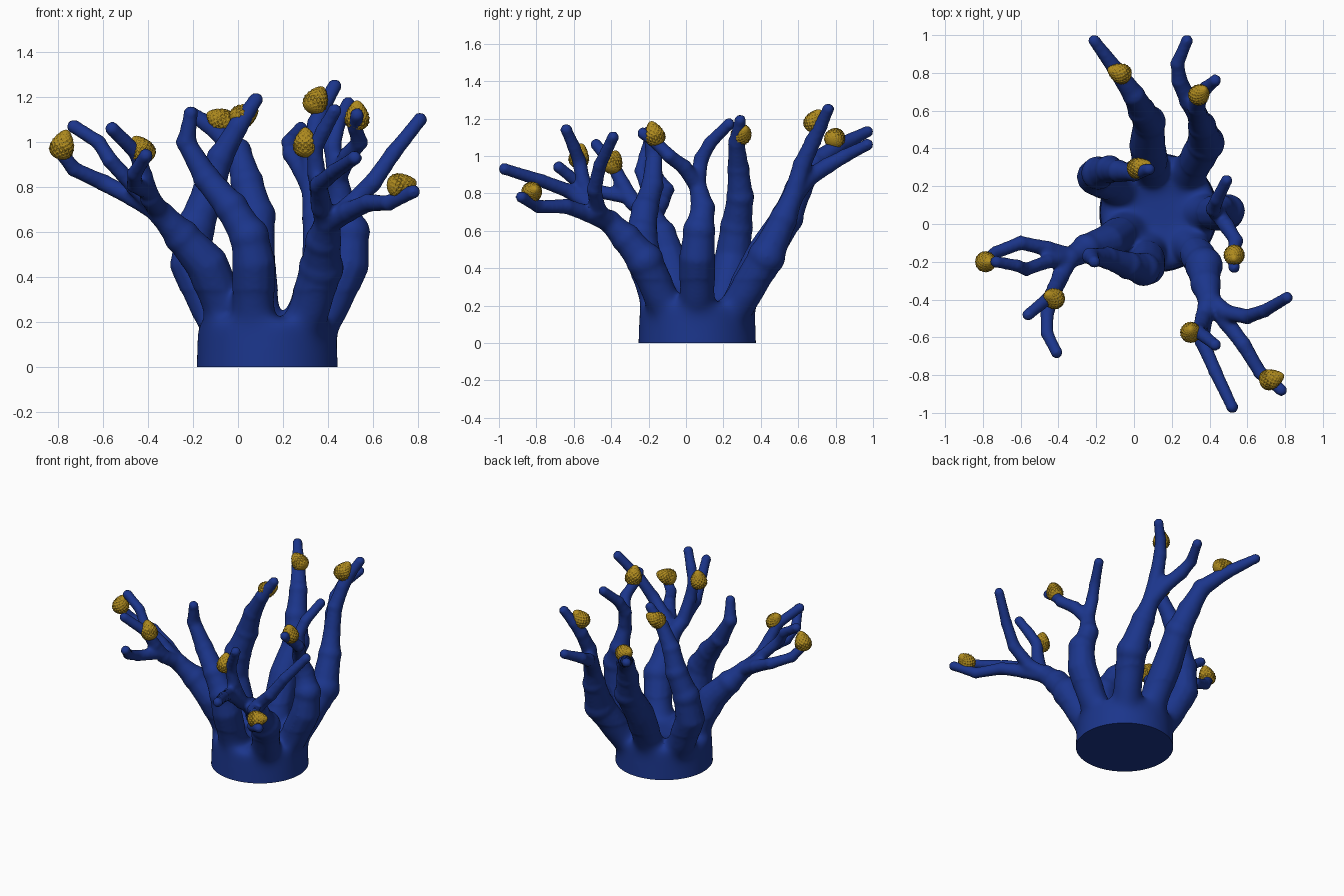
import bpy, bmesh, math
from mathutils import Matrix, Vector

cube = bpy.data.objects.get("Cube")
if cube:
    bpy.data.objects.remove(cube, do_unlink=True)


def material(name, color):
    mat = bpy.data.materials.new(name)
    mat.use_nodes = True
    mat.diffuse_color = color
    mat.node_tree.nodes["Principled BSDF"].inputs["Base Color"].default_value = color
    return mat


blue = material("deep blue", (0.011, 0.036, 0.26, 1))
gold = material("old gold", (0.44, 0.265, 0.014, 1))


def link(name, data):
    obj = bpy.data.objects.new(name, data)
    bpy.context.scene.collection.objects.link(obj)
    return obj


def evaluated_mesh(obj):
    graph = bpy.context.evaluated_depsgraph_get()
    graph.update()
    return bpy.data.meshes.new_from_object(obj.evaluated_get(graph))


# Limbs: tapering tubes with a rounded knuckle at the joints
limbs = bpy.data.curves.new("limb_paths", "CURVE")
limbs.dimensions = "3D"
limbs.fill_mode = "FULL"
limbs.bevel_depth = 1
limbs.bevel_resolution = 4
limbs.use_fill_caps = True
knuckles = []
WIDEST = .097


def limb(r_start, r_end, *points):
    spline = limbs.splines.new("POLY")
    spline.points.add(len(points) - 1)
    for i, (p, co) in enumerate(zip(spline.points, points)):
        taper = r_start + (r_end - r_start) * i / (len(points) - 1)
        p.co = (*co, 1)
        p.radius = min(WIDEST, taper)
        if taper < WIDEST:
            knuckles.append((co, p.radius * 1.07))


TIP = 0.032

# Back left arm
limb(.124, TIP, (.1, .22, .08), (.09, .31, .27), (.07, .42, .48), (.08, .54, .67),
     (.04, .6, .82), (0, .68, .96), (-.09, .81, 1.05), (-.21, .97, 1.13))
# Back right arm and its fork
limb(.14, .05, (.24, .2, .08), (.32, .32, .27), (.38, .43, .46), (.36, .52, .66),
     (.33, .59, .83))
limb(.055, TIP, (.34, .57, .78), (.33, .62, .95), (.35, .68, 1.08), (.38, .72, 1.16),
     (.43, .76, 1.25))
limb(.055, TIP, (.34, .57, .78), (.29, .65, .88), (.24, .76, .95), (.23, .85, 1),
     (.28, .97, 1.06))
# Left side arm
limb(.124, TIP, (0, .14, .08), (-.12, .21, .26), (-.21, .25, .46), (-.19, .27, .62),
     (-.13, .29, .78), (-.08, .28, .93), (0, .27, 1.07), (.08, .29, 1.19))
# Front arm
limb(.124, TIP, (.1, -.08, .08), (.07, -.16, .25), (.07, -.23, .47), (.05, -.24, .58),
     (-.03, -.22, .71), (-.14, -.18, .84), (-.23, -.17, 1), (-.21, -.2, 1.13))
# Right side arm and its fork
limb(.14, .045, (.28, .06, .08), (.4, .06, .26), (.49, .06, .46), (.5, .07, .6),
     (.46, .09, .72), (.44, .06, .86))
limb(.045, TIP, (.44, .06, .84), (.42, .08, .98), (.44, .13, 1.07), (.49, .23, 1.17))
limb(.045, TIP, (.44, .06, .84), (.49, -.01, .94), (.54, -.09, 1), (.52, -.16, 1.07),
     (.53, -.23, 1.12))
# Front right arm and its four twigs
limb(.13, .06, (.24, -.06, .08), (.32, -.14, .26), (.37, -.22, .44), (.38, -.32, .56),
     (.4, -.41, .65))
limb(.05, TIP, (.39, -.39, .63), (.49, -.47, .71), (.6, -.49, .82), (.69, -.46, .95),
     (.81, -.39, 1.1))
limb(.05, TIP, (.39, -.39, .63), (.49, -.52, .69), (.58, -.64, .73), (.67, -.79, .73),
     (.78, -.88, .78))
limb(.05, TIP, (.39, -.39, .63), (.37, -.51, .73), (.36, -.62, .81), (.43, -.78, .87),
     (.52, -.97, .93))
limb(.045, TIP, (.37, -.49, .71), (.35, -.55, .86), (.34, -.57, .97), (.38, -.6, 1.05),
     (.43, -.64, 1.14))
# Front left arm and its four twigs
limb(.14, .055, (.02, 0, .08), (-.06, -.04, .26), (-.14, -.1, .46), (-.25, -.13, .58),
     (-.34, -.18, .68))
limb(.045, TIP, (-.33, -.17, .67), (-.46, -.13, .75), (-.6, -.1, .82), (-.73, -.15, .88),
     (-.8, -.2, .97))
limb(.04, TIP, (-.34, -.18, .68), (-.46, -.2, .8), (-.57, -.24, .92), (-.62, -.22, 1),
     (-.73, -.2, 1.07))
limb(.05, TIP, (-.34, -.18, .68), (-.39, -.28, .75), (-.42, -.34, .85), (-.45, -.39, .95),
     (-.56, -.48, 1.06))
limb(.04, TIP, (-.4, -.31, .78), (-.46, -.47, .81), (-.46, -.58, .86), (-.41, -.68, .94))

path_obj = link("limb_paths", limbs)
tubes = evaluated_mesh(path_obj)
bpy.data.objects.remove(path_obj, do_unlink=True)

# Stump and knuckles, merged with the limbs into one skin
bm = bmesh.new()
bm.from_mesh(tubes)
for co, radius in knuckles:
    bmesh.ops.create_icosphere(bm, subdivisions=3, radius=radius,
                               matrix=Matrix.Translation(co))
stump = bmesh.ops.create_cone(bm, cap_ends=True, segments=48, radius1=.322,
                              radius2=.308, depth=.38)
bmesh.ops.translate(bm, verts=stump["verts"], vec=(.13, .06, .02))
bm.to_mesh(tubes)
bm.free()

rough = link("coral_rough", tubes)
remesh = rough.modifiers.new("Merge", "REMESH")
remesh.mode = "VOXEL"
remesh.voxel_size = .012
soften = rough.modifiers.new("Soften", "SMOOTH")
soften.factor = .5
soften.iterations = 9
skin = evaluated_mesh(rough)
bpy.data.objects.remove(rough, do_unlink=True)

# Fillets where limbs meet the stump, then a flat cut underneath
bm = bmesh.new()
bm.from_mesh(skin)
low = [v for v in bm.verts if -.1 < v.co.z < .34]
for _ in range(35):
    bmesh.ops.smooth_vert(bm, verts=low, factor=.5, use_axis_x=True,
                          use_axis_y=True, use_axis_z=True)
bmesh.ops.bisect_plane(bm, geom=bm.verts[:] + bm.edges[:] + bm.faces[:],
                       plane_co=(0, 0, 0), plane_no=(0, 0, 1), clear_inner=True)
bmesh.ops.holes_fill(bm, edges=[e for e in bm.edges if e.is_boundary], sides=0)
bmesh.ops.recalc_face_normals(bm, faces=bm.faces[:])
bm.to_mesh(skin)
bm.free()
skin.materials.clear()
skin.materials.append(blue)
coral = link("coral_body", skin)
bpy.context.view_layer.objects.active = coral
coral.select_set(True)
bpy.ops.object.shade_smooth_by_angle(angle=math.radians(50))


# Shells: egg shapes with a coarse pebbled surface, pointed at one end
def pebbled_shell(name, center, direction):
    shell = bmesh.new()
    bmesh.ops.create_uvsphere(shell, u_segments=48, v_segments=36, radius=1)
    turn = Vector(direction).to_track_quat("Z", "Y")
    for v in shell.verts:
        around = math.atan2(v.co.y, v.co.x)
        up = math.acos(max(-1, min(1, v.co.z)))
        bump = 1 + .07 * math.cos(12 * around) * math.cos(18 * up)
        width = .051 * bump * (1 - .35 * v.co.z)
        v.co = turn @ Vector((v.co.x * width, v.co.y * width, v.co.z * .068))
        v.co += Vector(center)
    mesh = bpy.data.meshes.new(name)
    shell.to_mesh(mesh)
    shell.free()
    mesh.materials.append(gold)
    link(name, mesh)


pebbled_shell("shell_left_tip", (-.78, -.2, .99), (.3, 0, 1))
pebbled_shell("shell_left_twig", (-.43, -.39, .97), (-.5, .3, .8))
pebbled_shell("shell_back_left", (-.08, .8, 1.1), (-.8, .3, .4))
pebbled_shell("shell_side_left", (.03, .3, 1.12), (.8, .3, .4))
pebbled_shell("shell_back_right", (.35, .69, 1.19), (.4, .4, .8))
pebbled_shell("shell_side_right", (.53, -.17, 1.12), (0, -.3, 1))
pebbled_shell("shell_front_twig", (.3, -.57, 1), (0, .2, 1))
pebbled_shell("shell_front_tip", (.73, -.82, .81), (1, .3, .2))
